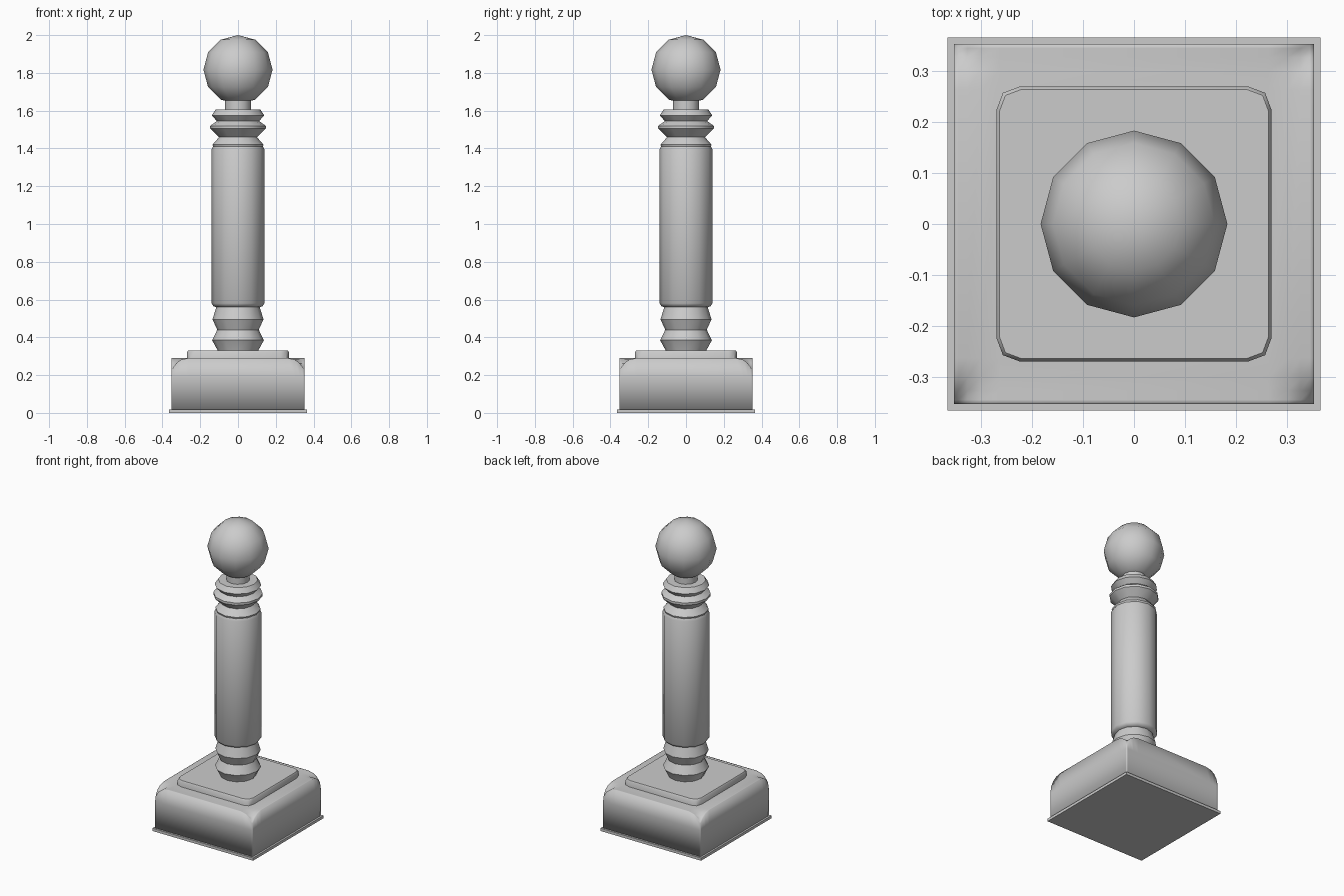
import bpy, bmesh, math

if "Cube" in bpy.data.objects:
    bpy.data.objects.remove(bpy.data.objects["Cube"])


def finish(name, bm, angle=40):
    bmesh.ops.recalc_face_normals(bm, faces=bm.faces)
    mesh = bpy.data.meshes.new(name)
    bm.to_mesh(mesh)
    bm.free()
    ob = bpy.data.objects.new(name, mesh)
    bpy.context.collection.objects.link(ob)
    bpy.ops.object.select_all(action='DESELECT')
    ob.select_set(True)
    bpy.context.view_layer.objects.active = ob
    bpy.ops.object.shade_smooth_by_angle(angle=math.radians(angle))
    return ob


def loft(name, rings, angle=40):
    """Skin a stack of closed rings and cap both ends."""
    bm = bmesh.new()
    rows = [[bm.verts.new(p) for p in ring] for ring in rings]
    n = len(rows[0])
    for a, b in zip(rows, rows[1:]):
        for i in range(n):
            j = (i + 1) % n
            bm.faces.new((a[i], a[j], b[j], b[i]))
    bm.faces.new(rows[0])
    bm.faces.new(rows[-1])
    return finish(name, bm, angle)


def lathe(name, profile, sides=12):
    return loft(name, [[(r * math.cos(math.tau * i / sides),
                         r * math.sin(math.tau * i / sides), z)
                        for i in range(sides)] for r, z in profile])


def square(h, z):
    return [(-h, -h, z), (h, -h, z), (h, h, z), (-h, h, z)]


# Thin square foot
loft("foot_plate", [square(0.365, 0), square(0.365, 0.018)])

# Base block: each wall has rounded upper corners, so the top dips at the corners
H, R, TOP = 0.353, 0.09, 0.29
steps = [H - R * (1 - math.sin(math.radians(a))) for a in (0, 25, 45, 65, 90)]
coords = [-c for c in reversed(steps)] + steps


def top_z(x, y):
    t = max(0, min(abs(x), abs(y)) - (H - R)) / R
    return TOP - R * (1 - math.sqrt(max(0, 1 - t * t)))


bm = bmesh.new()
n = len(coords)
grid = [[bm.verts.new((x, y, top_z(x, y))) for y in coords] for x in coords]
for i in range(n - 1):
    for j in range(n - 1):
        bm.faces.new((grid[i][j], grid[i + 1][j], grid[i + 1][j + 1], grid[i][j + 1]))
rim = ([grid[i][0] for i in range(n - 1)] + [grid[-1][j] for j in range(n - 1)]
       + [grid[i][-1] for i in range(n - 1, 0, -1)] + [grid[0][j] for j in range(n - 1, 0, -1)])
upper = rim
for z in (0.19, 0.01):
    lower = [bm.verts.new((v.co.x, v.co.y, z)) for v in rim]
    for i in range(len(rim)):
        j = (i + 1) % len(rim)
        bm.faces.new((upper[i], upper[j], lower[j], lower[i]))
    upper = lower
bm.faces.new(upper)
finish("base_block", bm, 180)


# Low slab with clipped corners
def clipped(h, z):
    ring = []
    for sx, sy in ((1, 1), (-1, 1), (-1, -1), (1, -1)):
        pts = [(h, h - 0.044), (h - 0.012, h - 0.012), (h - 0.044, h)]
        if sx * sy < 0:
            pts.reverse()
        ring += [(sx * x, sy * y, z) for x, y in pts]
    return ring


loft("upper_slab", [clipped(0.269, 0.27), clipped(0.269, 0.322), clipped(0.264, 0.33)])

# Turned column: foot rings, shaft, collars and neck
lathe("column", [
    (0.105, 0.32), (0.11, 0.335), (0.137, 0.385), (0.11, 0.44), (0.135, 0.495),
    (0.115, 0.56), (0.13, 0.565), (0.14, 0.58), (0.14, 1.395), (0.132, 1.41),
    (0.135, 1.42), (0.10, 1.46), (0.147, 1.505), (0.147, 1.52), (0.112, 1.545),
    (0.139, 1.575), (0.118, 1.607), (0.07, 1.607), (0.07, 1.67)])

# Ball finial
bm = bmesh.new()
bmesh.ops.create_uvsphere(bm, u_segments=12, v_segments=6, radius=0.183)
bmesh.ops.translate(bm, verts=bm.verts, vec=(0, 0, 1.817))
finish("ball_finial", bm)
